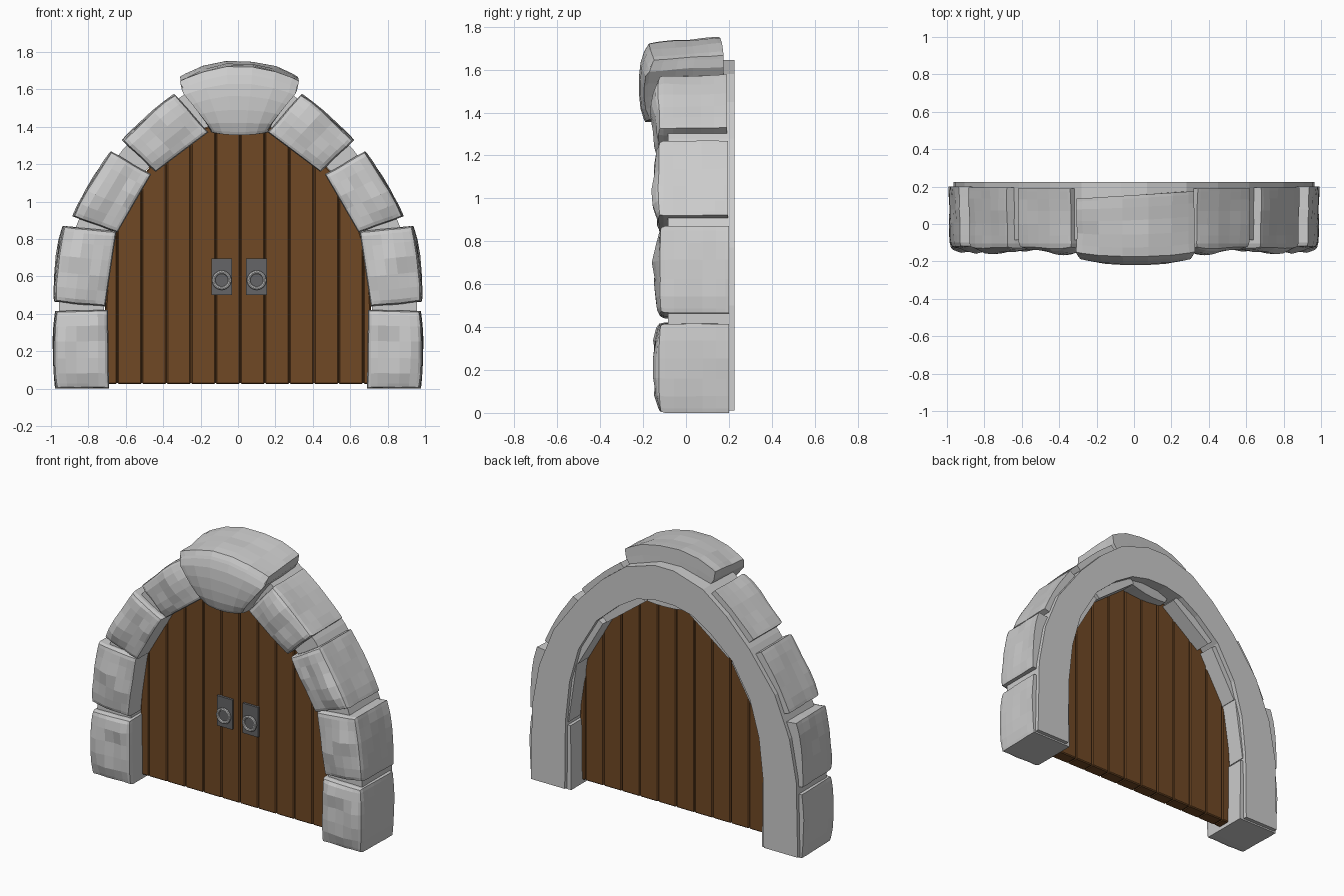
import bpy, bmesh, math
from mathutils import Vector, noise

if "Cube" in bpy.data.objects:
    bpy.data.objects.remove(bpy.data.objects["Cube"])


def material(name, rgb):
    m = bpy.data.materials.new(name)
    m.diffuse_color = (*rgb, 1)
    m.use_nodes = True
    m.node_tree.nodes["Principled BSDF"].inputs["Base Color"].default_value = m.diffuse_color
    return m


def finish(bm, name, mat=None):
    bmesh.ops.recalc_face_normals(bm, faces=bm.faces)
    me = bpy.data.meshes.new(name)
    bm.to_mesh(me)
    bm.free()
    ob = bpy.data.objects.new(name, me)
    bpy.context.collection.objects.link(ob)
    if mat:
        me.materials.append(mat)
    return ob


def add_prism(bm, outline, y0, y1):
    """Extrude an (x, z) outline from y0 to y1."""
    face = bm.faces.new([bm.verts.new((x, y0, z)) for x, z in outline])
    ext = bmesh.ops.extrude_face_region(bm, geom=[face])
    verts = [g for g in ext["geom"] if isinstance(g, bmesh.types.BMVert)]
    bmesh.ops.translate(bm, verts=verts, vec=(0, y1 - y0, 0))


def block():
    """Gridded cube in -1..1 with loops gathered towards the edges."""
    bm = bmesh.new()
    bmesh.ops.create_cube(bm, size=2)
    bmesh.ops.subdivide_edges(bm, edges=bm.edges[:], cuts=6, use_grid_fill=True)
    for v in bm.verts:
        v.co = Vector([math.sin(c * math.pi / 2) for c in v.co])
    return bm


def stone(name, corners, y0, y1, seed):
    """Rough stone; corners run inner-low, outer-low, outer-high, inner-high."""
    a, b, c, d = [Vector(p) for p in corners]
    bm = block()
    for vert in bm.verts:
        u, w, v = vert.co
        front = (1 - w) / 2
        if w < -0.99:                      # eased front rim
            u, v = u * 0.96, v * 0.97
        pu, pv = 1 - abs(u) ** 3, 1 - abs(v) ** 3
        n = noise.noise(Vector((u, w, v)) * 1.3 + Vector((seed * 7.3, 0, 0)))
        depth = y0 + (y1 - y0) * (1 - front) - front * (0.033 + 0.03 * n) * max(pu * pv, 0) ** 0.6
        u += (0.09 * pv + 0.06 * n + 0.05 * (1 - front)) * max(u, 0)
        v += 0.03 * n * v * front
        s, t = (u + 1) / 2, (v + 1) / 2
        p = a.lerp(b, s).lerp(d.lerp(c, s), t)
        vert.co = (p.x, depth, max(p.y, 0))
    ob = finish(bm, name)
    ob.modifiers.new("mirror", "MIRROR").use_axis[0] = True
    return ob


# Arch stones, mirrored to both sides
stone("foot_stone", [(0.69, 0), (0.97, 0), (0.97, 0.415), (0.695, 0.42)], -0.115, 0.2, 1)
stone("lower_stone", [(0.71, 0.44), (0.98, 0.465), (0.93, 0.87), (0.65, 0.84)], -0.115, 0.2, 2)
stone("middle_stone", [(0.645, 0.835), (0.88, 0.92), (0.675, 1.265), (0.465, 1.145)], -0.12, 0.195, 3)
stone("upper_stone", [(0.44, 1.16), (0.615, 1.325), (0.335, 1.57), (0.16, 1.37)], -0.12, 0.19, 4)

# Keystone: flared wedge with a domed top and a rounded front
bm = block()
for vert in bm.verts:
    u, w, v = vert.co
    t, front = (v + 1) / 2, (1 - w) / 2
    n = noise.noise(Vector((u, w, v)) * 1.2 + Vector((31, 4, 0)))
    rim = 0.96 if w < -0.99 else 1
    width = 0.15 + 0.20 * t ** 1.15 - 0.035 * max(0, t - 0.8) / 0.2
    top = 1.655 + 0.085 * (1 - abs(u) ** 2.2) + 0.015 * w
    low = 1.355 + 0.015 * u * u
    pu, pv = 1 - abs(u) ** 3, 1 - abs(v) ** 3
    yf = -0.165 - 0.025 * pu - 0.03 * pv
    yb = 0.155 + 0.02 * u
    vert.co = (0.008 + u * rim * width + 0.01 * n * u,
               yb + (yf - yb) * front,
               low + (top - low) * t - (0.025 * t if rim < 1 else 0) + 0.012 * n * t)
finish(bm, "keystone")

# Flat-backed mortar arch behind the stones
outer = [(0.965, 0.01), (0.955, 0.5), (0.905, 0.77), (0.8, 1.03), (0.615, 1.28),
         (0.45, 1.45), (0.28, 1.58), (0.07, 1.645)]
inner = [(0.72, 0.01), (0.715, 0.45), (0.685, 0.72), (0.62, 0.95), (0.49, 1.17),
         (0.33, 1.31), (0.2, 1.39), (0.07, 1.42)]


def both(points):
    return points + [(-x, z) for x, z in reversed(points)]


bm = bmesh.new()
rings = [[bm.verts.new((x, y, z)) for x, z in both(pts)]
         for pts, y in ((outer, -0.085), (outer, 0.225), (inner, 0.225), (inner, -0.085))]
for k in range(4):
    r, s = rings[k], rings[(k + 1) % 4]
    for i in range(len(r) - 1):
        bm.faces.new((r[i], r[i + 1], s[i + 1], s[i]))
for i in (0, -1):
    bm.faces.new([r[i] for r in rings])
finish(bm, "mortar_arch")

# Door planks cut to the arch
wood = material("wood", (0.16, 0.065, 0.018))


def arch_height(x):
    x = abs(x)
    if x <= 0.07:
        return 1.42
    for (x0, z0), (x1, z1) in zip(inner, inner[1:]):
        if x1 <= x <= x0:
            return z0 + (z1 - z0) * (x0 - x) / (x0 - x1)
    return 0.3


bm = bmesh.new()
edges = [-0.718] + [0.012 + 0.1315 * k for k in range(-5, 6)] + [0.718]
for x0, x1 in zip(edges, edges[1:]):
    x0, x1 = x0 + 0.001, x1 - 0.001
    if x1 - x0 < 0.02:
        continue
    tops = [x1 + (x0 - x1) * i / 3 for i in range(4)]
    add_prism(bm, [(x0, 0.025), (x1, 0.025)] + [(x, arch_height(x)) for x in tops], 0.0, 0.085)
door = finish(bm, "door_planks", wood)
bev = door.modifiers.new("plank_bevel", "BEVEL")
bev.width, bev.segments = 0.006, 1
# Thin core closing the seams between planks
bm = bmesh.new()
add_prism(bm, both([(x - 0.005, max(z, 0.03)) for x, z in inner]), 0.012, 0.073)
finish(bm, "door_core", material("dark_wood", (0.06, 0.025, 0.008)))

# Handles: plate, ring and knob
iron = material("iron", (0.13, 0.13, 0.135))
for side, x in (("left", -0.087), ("right", 0.1)):
    bm = bmesh.new()
    add_prism(bm, [(x - 0.056, 0.5), (x + 0.056, 0.5), (x + 0.056, 0.695), (x - 0.056, 0.695)], -0.015, 0.01)
    finish(bm, side + "_handle_plate", iron)
    turn = (math.pi / 2, 0, 0)
    bpy.ops.mesh.primitive_torus_add(location=(x, -0.025, 0.58), rotation=turn, major_radius=0.043,
                                     minor_radius=0.009, major_segments=24, minor_segments=8)
    bpy.context.object.name = side + "_handle_ring"
    bpy.ops.object.shade_smooth_by_angle()
    bpy.ops.mesh.primitive_cylinder_add(vertices=24, radius=0.036, depth=0.02,
                                        location=(x, -0.015, 0.58), rotation=turn)
    bpy.context.object.name = side + "_handle_knob"
    bpy.context.object.data.materials.append(iron)
    bpy.ops.object.shade_smooth_by_angle()
